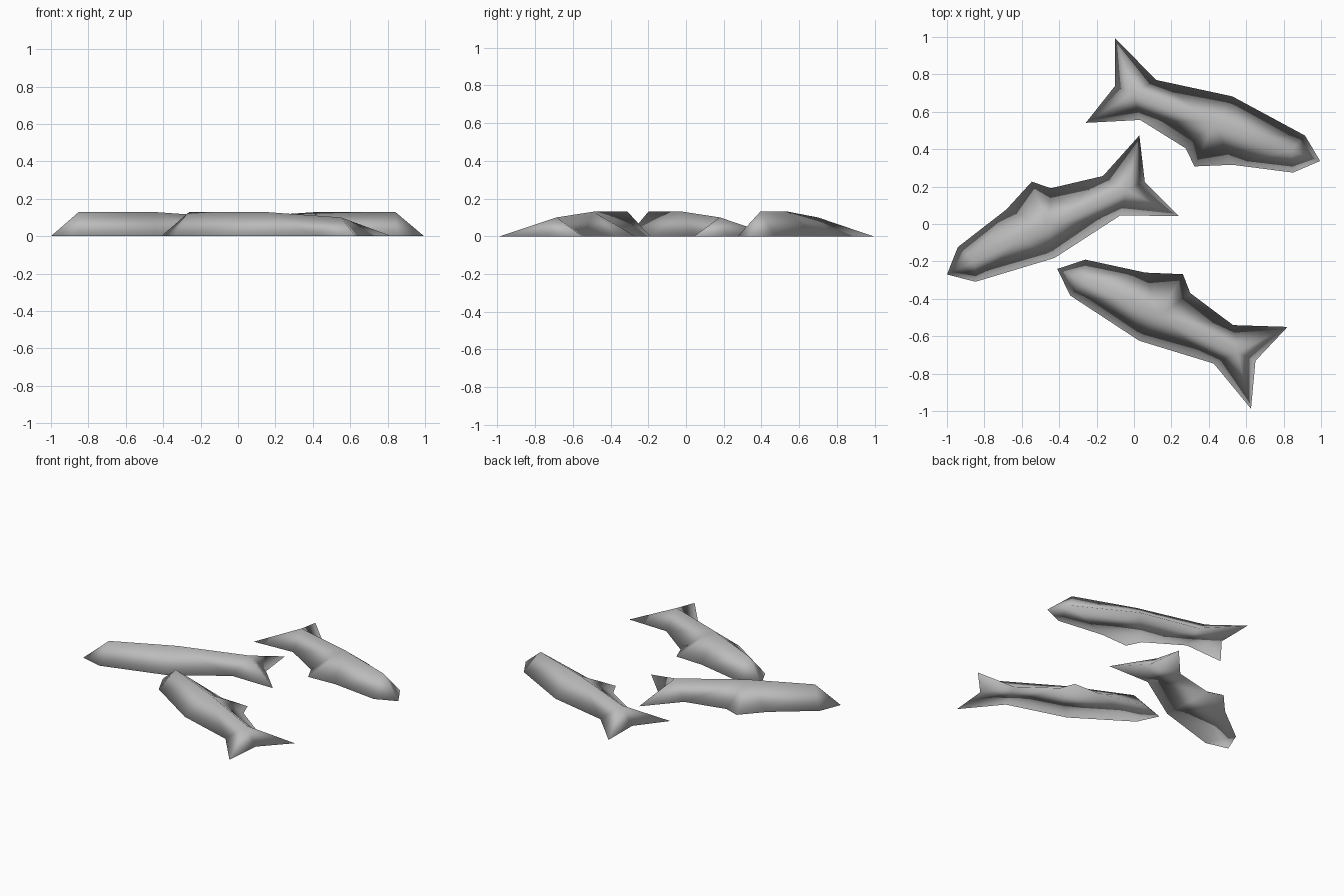
import bpy
import bmesh
import math

cube = bpy.data.objects.get("Cube")
if cube:
    bpy.data.objects.remove(cube, do_unlink=True)

# Single grey colour for every fish
grey = bpy.data.materials.new("fish_grey")
grey.use_nodes = True
colour = (0.5, 0.5, 0.5, 1)
grey.diffuse_color = colour
grey.node_tree.nodes["Principled BSDF"].inputs["Base Color"].default_value = colour

# Flat outline from the nose round the fin side to the tail and back:
# (along body, across body, index of the nearest spine point)
OUTLINE = [
    (0, 0, 0), (.115, .108, 0), (.435, .18, 1), (.621, .257, 2),
    (.699, .182, 2), (.979, .123, 3), (1.247, .237, 3), (1.168, 0, 3),
    (1.254, -.242, 3), (.972, -.107, 3), (.559, -.164, 2), (.122, -.1, 0),
]
SPINE = [(.165, 0, .13), (.435, 0, .13), (.6, 0, .13), (1.06, 0, .1)]


def build_fish_mesh():
    """Solid fish: flat underside, sides rising straight to the spine."""
    bm = bmesh.new()
    n = len(OUTLINE)
    rim = [bm.verts.new((x, y, 0)) for x, y, _ in OUTLINE]
    spine = [bm.verts.new(p) for p in SPINE]
    bm.faces.new(rim)
    for i in range(n):
        j = (i + 1) % n
        a, b = OUTLINE[i][2], OUTLINE[j][2]
        step = 1 if b >= a else -1
        bm.faces.new([rim[j], rim[i]] + [spine[k] for k in range(a, b + step, step)])
    bmesh.ops.triangulate(bm, faces=bm.faces[:])
    bmesh.ops.recalc_face_normals(bm, faces=bm.faces[:])
    mesh = bpy.data.meshes.new("fish")
    bm.to_mesh(mesh)
    bm.free()
    for face in mesh.polygons:
        face.use_smooth = True
    mesh.materials.append(grey)
    return mesh


# Three copies lying flat, each placed by its nose
fish_mesh = build_fish_mesh()
for name, nose, angle in (
    ("back_fish", (.995, .337, 0), 160),
    ("left_fish", (-1, -.27, 0), 25.1),
    ("front_fish", (-.41, -.24, 0), -24.9),
):
    fish = bpy.data.objects.new(name, fish_mesh)
    fish.location = nose
    fish.rotation_euler.z = math.radians(angle)
    bpy.context.collection.objects.link(fish)
